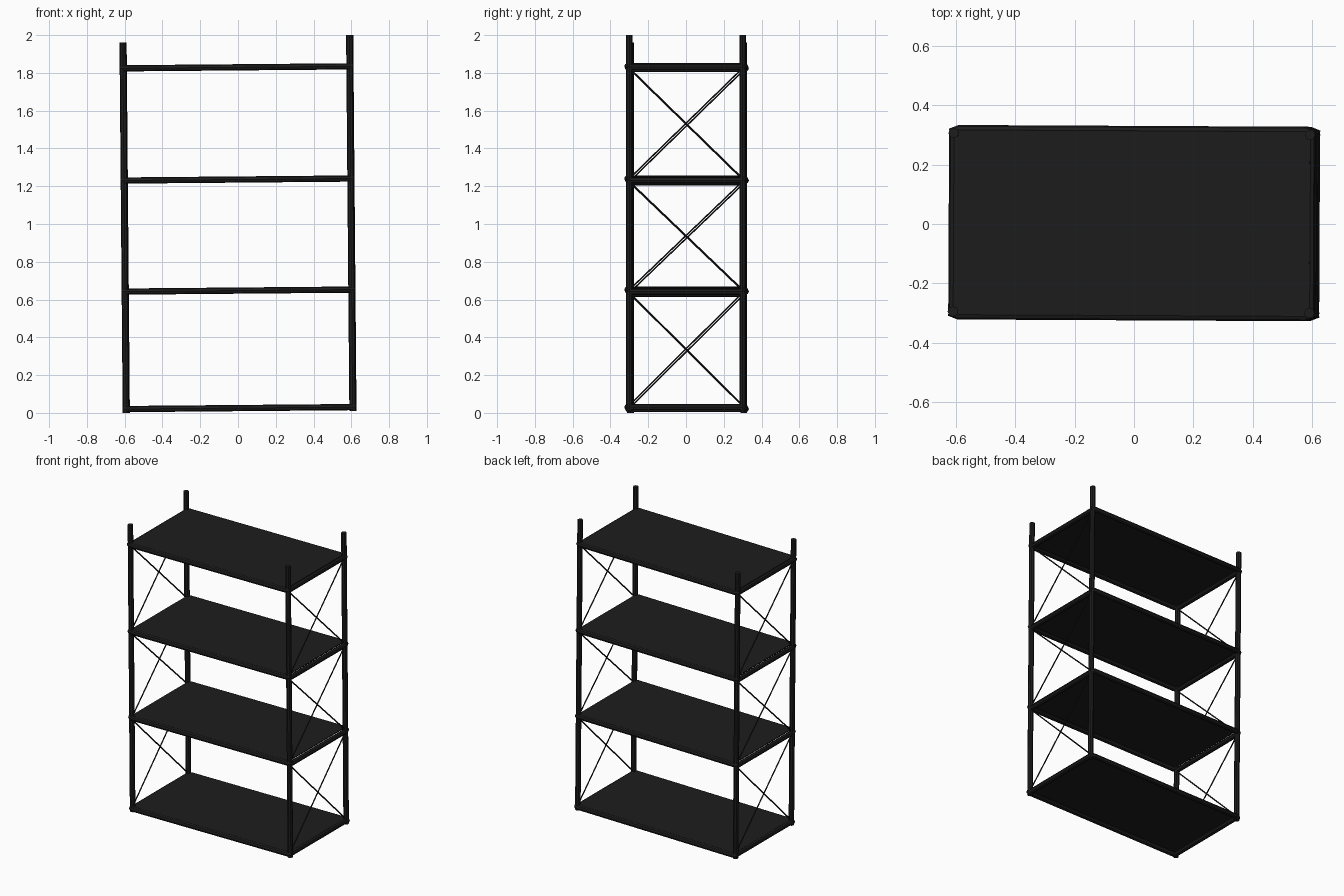
import bpy, bmesh
from mathutils import Matrix, Vector

if "Cube" in bpy.data.objects:
    bpy.data.objects.remove(bpy.data.objects["Cube"])

# the whole rack leans very slightly
LEAN = (Matrix.Translation((0.0085, 0.003, 0.0055))
        @ Matrix.Rotation(-0.0087, 4, 'Y') @ Matrix.Rotation(-0.005, 4, 'Z'))

black = bpy.data.materials.new("black_metal")
black.diffuse_color = (0.012, 0.012, 0.012, 1)
black.use_nodes = True
black.node_tree.nodes["Principled BSDF"].inputs["Base Color"].default_value = black.diffuse_color


def tube(name, points, radius, resolution=2):
    """Round bar along a polyline, turned into a mesh."""
    curve = bpy.data.curves.new(name, 'CURVE')
    curve.dimensions = '3D'
    curve.bevel_depth = radius
    curve.bevel_resolution = resolution
    curve.use_fill_caps = True
    spline = curve.splines.new('POLY')
    spline.points.add(len(points) - 1)
    for p, co in zip(spline.points, points):
        p.co = (*(LEAN @ Vector(co)), 1)
    obj = bpy.data.objects.new(name, curve)
    bpy.context.collection.objects.link(obj)
    bpy.ops.object.select_all(action='DESELECT')
    obj.select_set(True)
    bpy.context.view_layer.objects.active = obj
    bpy.ops.object.convert(target='MESH')
    obj = bpy.context.view_layer.objects.active
    obj.data.materials.clear()
    obj.data.materials.append(black)
    bpy.ops.object.shade_smooth_by_angle()
    return obj


def panel(name, hx, hy, z, thick):
    """Thin shelf board whose top is at z."""
    bm = bmesh.new()
    bmesh.ops.create_cube(bm, size=1, matrix=LEAN
                          @ Matrix.Translation((0, 0, z - thick / 2))
                          @ Matrix.Diagonal((2 * hx, 2 * hy, thick, 1)))
    mesh = bpy.data.meshes.new(name)
    bm.to_mesh(mesh)
    bm.free()
    mesh.materials.append(black)
    bpy.context.collection.objects.link(bpy.data.objects.new(name, mesh))


X, Y, R = 0.60, 0.30, 0.0175
LONG_Z = [0.020, 0.642, 1.230, 1.824]    # front and back rails
SIDE_Z = [0.020, 0.631, 1.220, 1.820]    # end rails
sides = ((-1, "left"), (1, "right"))
depths = ((-1, "front"), (1, "back"))

# corner posts, the left pair a little shorter
for sx, xn in sides:
    top = 1.989 if sx > 0 else 1.96
    for sy, yn in depths:
        tube(f"{yn}_{xn}_post", [(sx * X, sy * Y, 0), (sx * X, sy * Y, top)], R)

# shelves: long rails with ends bent in to the posts, end rails, board
for i, (zl, zs) in enumerate(zip(LONG_Z, SIDE_Z), 1):
    for sy, yn in depths:
        tube(f"{yn}_rail_{i}",
             [(-0.612, sy * 0.299, zl), (-0.582, sy * 0.311, zl),
              (0.582, sy * 0.311, zl), (0.612, sy * 0.299, zl)], 0.0165)
    for sx, xn in sides:
        tube(f"{xn}_rail_{i}", [(sx * X, -Y, zs), (sx * X, Y, zs)], 0.0165)
    panel(f"shelf_board_{i}", 0.598, 0.309, zl + 0.0165, 0.006)

# crossed wire braces in each bay of both ends
for i in range(3):
    lo, hi = SIDE_Z[i] + 0.01, SIDE_Z[i + 1] - 0.005
    for sx, xn in sides:
        for sy, yn in depths:
            tube(f"{xn}_{yn}_brace_{i + 1}",
                 [(sx * X, sy * Y, lo), (sx * X, -sy * Y, hi)], 0.0045, 1)
